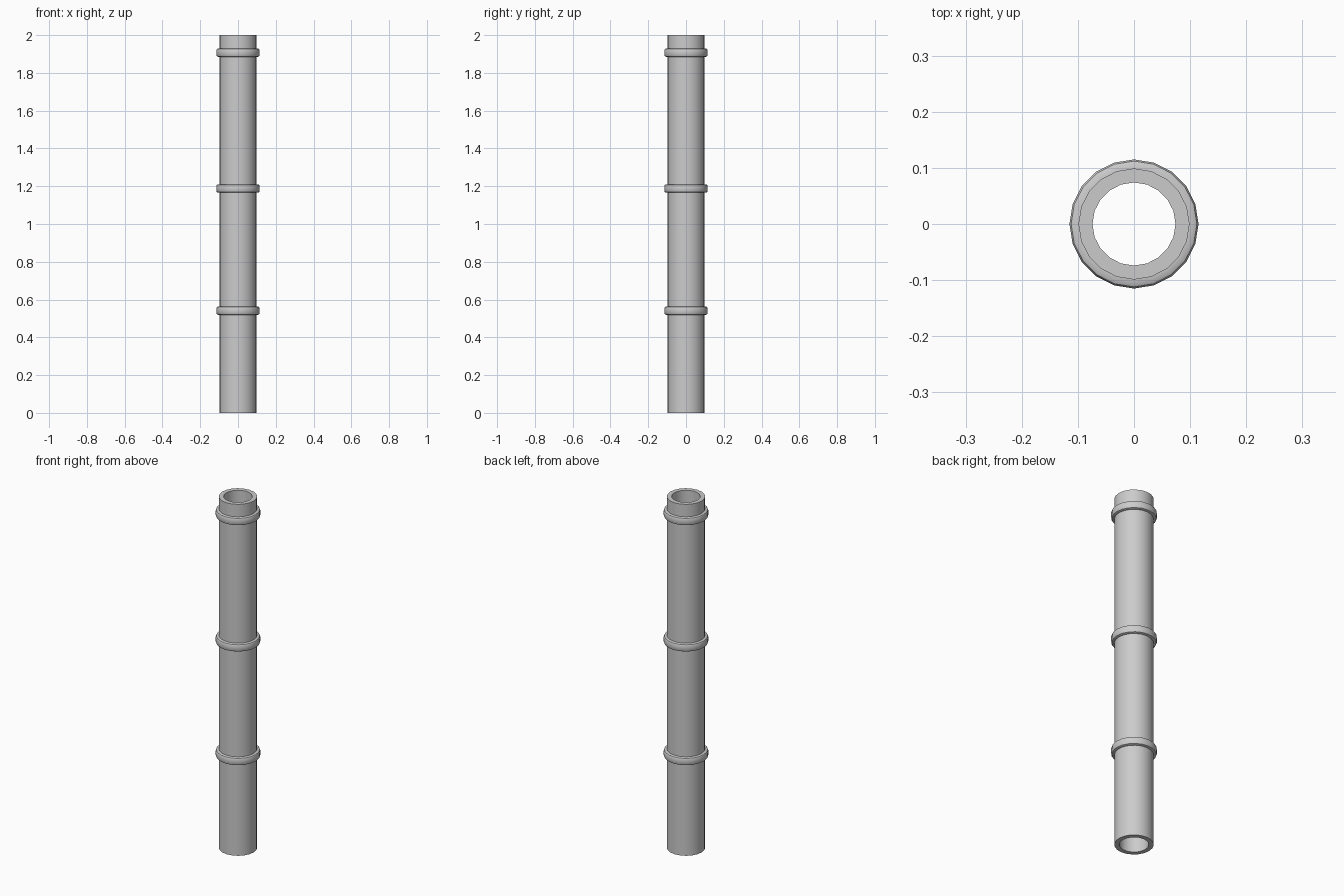
import bpy, bmesh
from math import sin, cos, tau, radians

if "Cube" in bpy.data.objects:
    bpy.data.objects.remove(bpy.data.objects["Cube"])

SIDES = 20


def lathe(name, profile, z=0.0):
    """Revolve a closed (radius, height) profile around the z axis."""
    bm = bmesh.new()
    rings = []
    for i in range(SIDES):
        a = tau * i / SIDES
        rings.append([bm.verts.new((r * cos(a), r * sin(a), h)) for r, h in profile])
    n = len(profile)
    for i in range(SIDES):
        a, b = rings[i], rings[(i + 1) % SIDES]
        for j in range(n):
            k = (j + 1) % n
            bm.faces.new((a[j], b[j], b[k], a[k]))
    bmesh.ops.recalc_face_normals(bm, faces=bm.faces)
    mesh = bpy.data.meshes.new(name)
    bm.to_mesh(mesh)
    bm.free()
    obj = bpy.data.objects.new(name, mesh)
    obj.location.z = z
    bpy.context.collection.objects.link(obj)
    bpy.ops.object.select_all(action='DESELECT')
    obj.select_set(True)
    bpy.context.view_layer.objects.active = obj
    bpy.ops.object.shade_smooth_by_angle(angle=radians(30))
    return obj


# Hollow tube, open at both ends
lathe("pipe", [(0.099, 0), (0.099, 2), (0.074, 2), (0.074, 0)])

# Raised collars with chamfered rims, seated slightly into the pipe wall
collar = [(0.096, -0.022), (0.106, -0.022), (0.112, -0.019), (0.115, -0.013),
          (0.115, 0.013), (0.112, 0.019), (0.106, 0.022), (0.096, 0.022)]
for part, z in (("lower", 0.541), ("middle", 1.188), ("upper", 1.907)):
    lathe(part + "_collar", collar, z)
